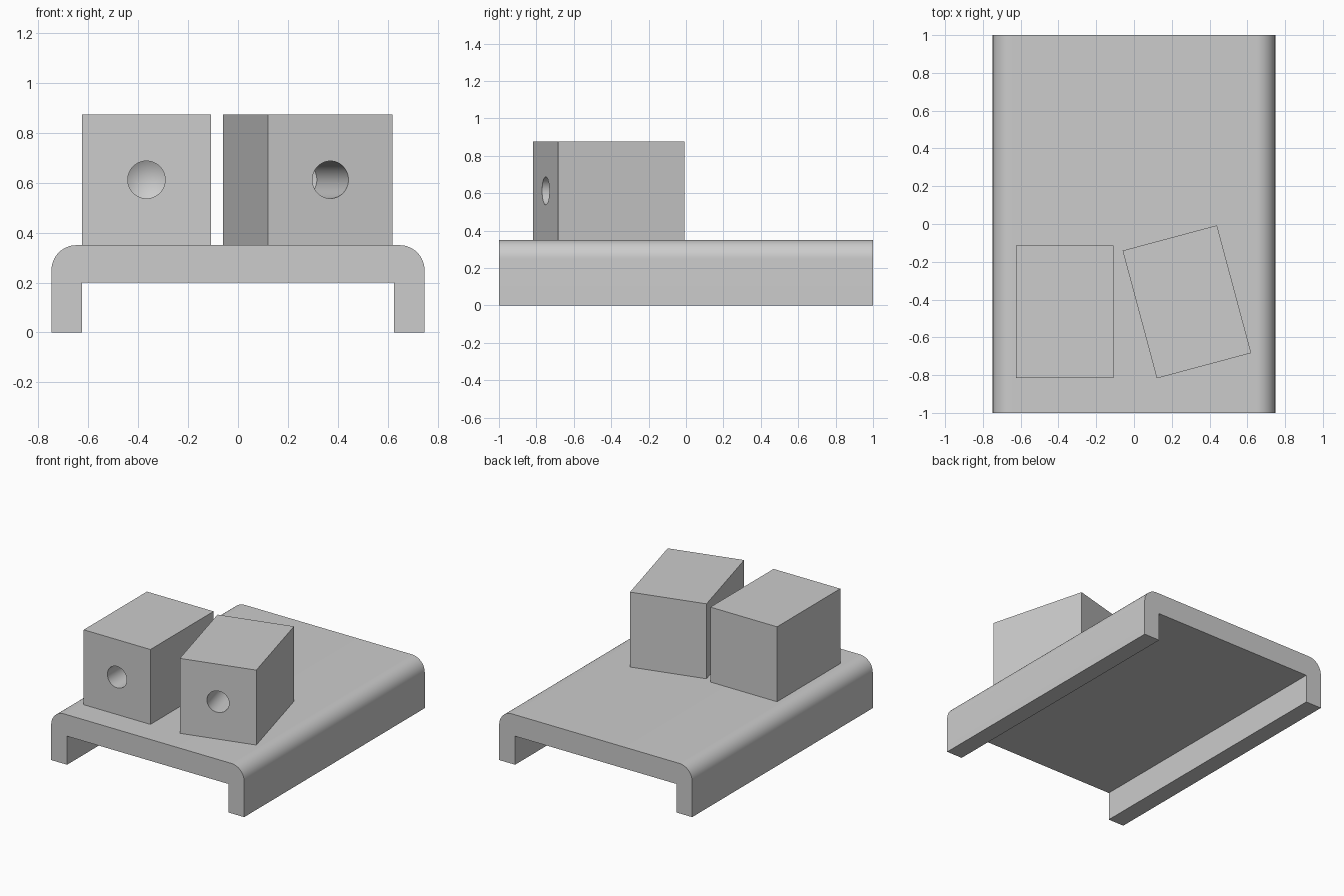
import bpy, bmesh, math
from mathutils import Matrix

cube = bpy.data.objects.get("Cube")
if cube:
    bpy.data.objects.remove(cube, do_unlink=True)

GREY = (0.604, 0.604, 0.604, 1)
grey = bpy.data.materials.new("plain grey")
grey.use_nodes = True
grey.diffuse_color = GREY
grey.node_tree.nodes["Principled BSDF"].inputs["Base Color"].default_value = GREY


def add_object(name, bm):
    bmesh.ops.recalc_face_normals(bm, faces=bm.faces)
    mesh = bpy.data.meshes.new(name)
    bm.to_mesh(mesh)
    bm.free()
    mesh.materials.append(grey)
    ob = bpy.data.objects.new(name, mesh)
    bpy.context.collection.objects.link(ob)
    return ob


def activate(ob):
    bpy.ops.object.select_all(action='DESELECT')
    ob.select_set(True)
    bpy.context.view_layer.objects.active = ob


def smooth(ob):
    activate(ob)
    bpy.ops.object.shade_smooth_by_angle(angle=math.radians(30))


# Channel-shaped base: right half of the profile, mirrored, then extruded
HALF, INNER, TOP, UNDER, FILLET, STEPS = 0.748, 0.625, 0.35, 0.2, 0.1, 16
half = [(INNER, UNDER), (INNER, 0), (HALF, 0)]
for i in range(STEPS + 1):
    a = math.pi / 2 * i / STEPS
    half.append((HALF - FILLET + FILLET * math.cos(a),
                 TOP - FILLET + FILLET * math.sin(a)))
profile = half + [(-x, z) for x, z in reversed(half)]
bm = bmesh.new()
face = bm.faces.new([bm.verts.new((x, -1, z)) for x, z in profile])
ext = bmesh.ops.extrude_face_region(bm, geom=[face])["geom"]
bmesh.ops.translate(bm, vec=(0, 2, 0),
                    verts=[v for v in ext if isinstance(v, bmesh.types.BMVert)])
smooth(add_object("base", bm))

# Blocks, each with a drilled hole ending in a shallow cone
WIDTH, DEPTH, HEIGHT = 0.517, 0.70, 0.525
RADIUS, HOLE, TIP, LEAD = 0.075, 0.49, 0.045, 0.05


def drilled_block(name, x, y, angle):
    place = (Matrix.Translation((x, y, TOP + HEIGHT / 2))
             @ Matrix.Rotation(math.radians(angle), 4, 'Z'))
    bm = bmesh.new()
    bmesh.ops.create_cube(bm, size=1, matrix=place @ Matrix.Diagonal((WIDTH, DEPTH, HEIGHT, 1)))
    block = add_object(name, bm)

    # Drill cutter, pointing from the front face inward
    bm = bmesh.new()
    bmesh.ops.create_cone(bm, cap_ends=True, segments=48, radius1=RADIUS,
                          radius2=RADIUS, depth=HOLE + LEAD)
    end = max(bm.faces, key=lambda f: f.calc_center_median().z)
    tip = bmesh.ops.poke(bm, faces=[end])["verts"][0]
    tip.co.z = (HOLE + LEAD) / 2 + TIP
    shift = Matrix.Translation((0, -DEPTH / 2 + (HOLE - LEAD) / 2, 0))
    bm.transform(place @ shift @ Matrix.Rotation(-math.pi / 2, 4, 'X'))
    cutter = add_object(name + "_drill", bm)
    cutter.hide_render = True

    mod = block.modifiers.new("hole", 'BOOLEAN')
    mod.operation, mod.solver, mod.object = 'DIFFERENCE', 'EXACT', cutter
    activate(block)
    bpy.ops.object.modifier_apply(modifier=mod.name)
    bpy.data.objects.remove(cutter, do_unlink=True)
    smooth(block)


drilled_block("right_block", -0.367, -0.465, 0)
drilled_block("left_block", 0.28, -0.412, 15)
